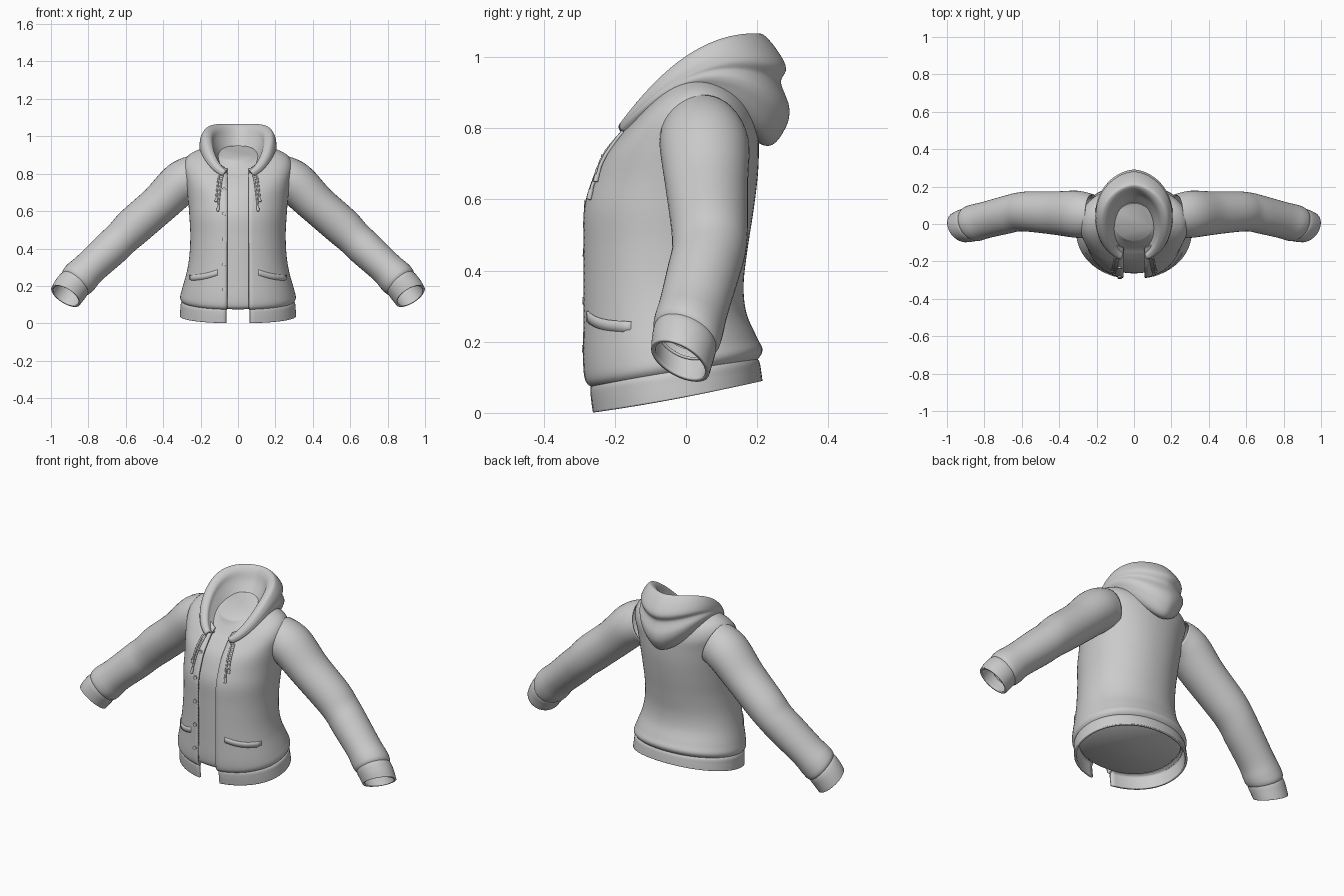
import bpy, bmesh, math
from mathutils import Vector

if "Cube" in bpy.data.objects:
    bpy.data.objects.remove(bpy.data.objects["Cube"])

P = 0.95  # superellipse power of the torso cross-sections


def spline(rows, n=6):
    """Catmull-Rom interpolation between rows of numbers."""
    out = []
    for i in range(len(rows) - 1):
        a, b, c, d = rows[max(i - 1, 0)], rows[i], rows[i + 1], rows[min(i + 2, len(rows) - 1)]
        for k in range(n):
            t = k / n
            out.append(tuple(0.5 * (2 * q + (r - p) * t + (2 * p - 5 * q + 4 * r - s) * t ** 2
                       + (3 * q - p - 3 * r + s) * t ** 3) for p, q, r, s in zip(a, b, c, d)))
    return out + [tuple(rows[-1])]


def loft(name, rings, closed=True, caps=False, thick=0):
    """Skin a list of point rings into a smooth object."""
    bm = bmesh.new()
    vs = [[bm.verts.new(p) for p in r] for r in rings]
    n = len(rings[0])
    for a, b in zip(vs, vs[1:]):
        for j in range(n if closed else n - 1):
            k = (j + 1) % n
            bm.faces.new((a[j], a[k], b[k], b[j]))
    if caps:
        bm.faces.new(vs[0])
        bm.faces.new(vs[-1])
    bmesh.ops.recalc_face_normals(bm, faces=bm.faces[:])
    me = bpy.data.meshes.new(name)
    bm.to_mesh(me)
    bm.free()
    ob = bpy.data.objects.new(name, me)
    bpy.context.collection.objects.link(ob)
    bpy.ops.object.select_all(action='DESELECT')
    ob.select_set(True)
    bpy.context.view_layer.objects.active = ob
    bpy.ops.object.shade_smooth_by_angle(angle=math.radians(50))
    if thick:
        m = ob.modifiers.new("thickness", 'SOLIDIFY')
        m.thickness, m.offset = thick, 0
    return ob


def spow(v, p=P):
    return math.copysign(abs(v) ** p, v)


def torso_ring(row, gap=0, pf=P, pb=P, n=72):
    """Ring (half width, front y, back y, front z, side z, back z), open at the front by gap.
    pf and pb make the front and back rounder or more pointed."""
    w, yf, yb, zf, zs, zb = row
    a = math.acos((gap / w) ** (1 / pf)) if gap else math.pi / 2
    pts = []
    for i in range(n + 1 if gap else n):
        t = -a + (math.pi + 2 * a) * i / n
        s = spow(math.sin(t))
        pts.append((w * spow(math.cos(t), pf if s < 0 else pb), (yf + yb) / 2 + (yb - yf) / 2 * s,
                    zs + (zb - zf) / 2 * s + ((zb + zf) / 2 - zs) * s * s))
    return pts


def open_shell(name, rows, g0, g1, thick, pf=P, pb=P):
    rows = spline(rows)
    m = len(rows) - 1
    return loft(name, [torso_ring(r, g0 + (g1 - g0) * i / m, pf, pb) for i, r in enumerate(rows)],
                closed=False, thick=thick)


# Torso shell, open down the front
BODY = [(.285, -.266, .19, .075, .11, .145), (.304, -.282, .21, .092, .135, .175),
        (.295, -.288, .195, .14, .18, .21), (.27, -.288, .165, .24, .27, .28),
        (.255, -.288, .157, .34, .36, .36), (.25, -.288, .168, .46, .47, .46),
        (.255, -.287, .185, .57, .57, .57), (.262, -.265, .197, .65, .66, .67),
        (.275, -.235, .2, .715, .76, .75), (.286, -.19, .197, .77, .84, .81),
        (.262, -.165, .18, .795, .892, .86), (.2, -.15, .15, .805, .922, .89),
        (.15, -.135, .13, .81, .925, .9)]
open_shell("jacket_body", BODY, .058, .056, .01)

# Ribbed hem band
open_shell("hem_band", [(.278, -.255, .188, .085, .12, .155), (.298, -.266, .2, .072, .108, .143),
                        (.302, -.266, .205, .045, .08, .12), (.305, -.26, .209, .001, .04, .089)],
           .063, .063, .012)

# Closed lining that fills the open front and the neck
LINING = [(w - .02, yf + .025, yb - .02, a, b, c) for w, yf, yb, a, b, c in BODY[:10]]
LINING += [(.2, -.135, .15, .80, .885, .88), (.125, -.105, .12, .84, .905, .925),
           (.1, -.09, .11, .87, .91, .95)]
loft("lining", [torso_ring(r) for r in spline(LINING)], caps=True)

# Hood lying on the back: outside pouch, rolled rim, inside
HOOD = [(.15, -.15, .15, .77, .915, .80), (.185, -.182, .23, .768, .918, .755),
        (.197, -.187, .276, .77, .93, .805), (.202, -.19, .285, .775, .942, .86),
        (.2, -.193, .262, .78, .952, .928), (.2, -.195, .276, .786, .965, .97),
        (.196, -.195, .25, .792, .982, 1.02), (.184, -.193, .216, .796, .998, 1.058),
        (.168, -.19, .2, .797, 1.0, 1.057), (.146, -.182, .184, .795, .985, 1.035),
        (.134, -.168, .16, .785, .95, .985), (.1, -.13, .11, .775, .88, .92)]
open_shell("hood", HOOD, .09, .056, .01, .85, 1.15)

FINE = spline(BODY, 12)


def front_y(x, z):
    """Front surface of the torso at a given x and z."""
    best = min((abs(p[1] - z), p) for p in
               (((r[1] + r[2]) / 2 - (r[2] - r[1]) / 2 * s,
                 r[4] - (r[5] - r[3]) / 2 * s + ((r[5] + r[3]) / 2 - r[4]) * s * s)
                for r in FINE if abs(x) < r[0]
                for s in [max(0, 1 - (abs(x) / r[0]) ** (2 / P)) ** (P / 2)]))
    return best[1][0]


def tube(name, path, radius, n=10):
    """Round cord along points, capped."""
    pts = [Vector(p) for p in path]
    rings = []
    for i, c in enumerate(pts):
        t = (pts[min(i + 1, len(pts) - 1)] - pts[max(i - 1, 0)]).normalized()
        u = t.cross(Vector((1, 0, 0))).normalized()
        v = t.cross(u)
        rings.append([c + radius * (u * math.cos(2 * math.pi * k / n) + v * math.sin(2 * math.pi * k / n))
                      for k in range(n)])
    return loft(name, rings, caps=True)


def sleeve_rings(rows, side, n=40):
    """Rows are (x, y, z, radius in the xz plane, radius in y, forward tilt)."""
    rows = spline(rows)
    rings = []
    for i, (x, y, z, ra, rb, tilt) in enumerate(rows):
        a, b = rows[max(i - 1, 0)], rows[min(i + 1, len(rows) - 1)]
        along = Vector((b[0] - a[0], 0, b[2] - a[2])).normalized()
        up = Vector((-along.z, 0, along.x))
        ring = []
        for k in range(n):
            t = 2 * math.pi * k / n
            p = (Vector((x, y + rb * math.sin(t), z)) + up * ra * math.cos(t)
                 + along * tilt * rb * math.sin(t))
            ring.append((p.x * side, p.y, p.z))
        rings.append(ring)
    return rings


SLEEVE = [(.225, .045, .782, .115, .112, 0), (.305, .052, .748, .113, .122, 0),
          (.42, .058, .638, .102, .112, 0), (.555, .066, .52, .1, .104, 0),
          (.62, .064, .457, .093, .1, 0), (.68, .05, .4, .093, .098, .05),
          (.79, .022, .298, .088, .092, .2), (.842, .008, .246, .094, .092, .3),
          (.866, .001, .22, .09, .088, .38), (.878, -.003, .207, .074, .073, .4)]
CUFF = [(.862, 0, .226, .074, .074, .38), (.876, -.003, .209, .085, .082, .42),
        (.9, -.01, .178, .086, .08, .46), (.921, -.016, .146, .083, .076, .5)]

for side, label in ((1, "left"), (-1, "right")):
    loft(label + "_sleeve", sleeve_rings(SLEEVE, side), thick=.008)
    loft(label + "_cuff", sleeve_rings(CUFF, side), thick=.012)

    # Welt pocket
    rings = []
    for i in range(13):
        x = .108 + .147 * i / 12
        zc = .272 - .03 * i / 12 - .006 * math.sin(math.pi * i / 12)
        rings.append([(side * x, front_y(x, zc) - .004, zc + d) for d in (-.015, 0, .015)])
    loft(label + "_pocket", rings, closed=False, thick=.01)

    # Pair of drawstrings with tips
    for k, (x0, x1, z1) in enumerate(((.082, .108, .6), (.1, .118, .65))):
        path = []
        for i in range(15):
            t = i / 14
            x, z = x0 + (x1 - x0) * t ** .7, .79 + (z1 - .79) * t
            path.append((side * x, front_y(x, z) - .01, z))
        tube(f"{label}_drawstring_{k + 1}", path, .005)
        tube(f"{label}_drawstring_tip_{k + 1}", path[-3:], .0075)

# Buttons on the wearer's right front edge
for i, z in enumerate((.18, .315, .45, .585, .715)):
    y = front_y(.076, z)
    tube(f"button_{i + 1}", [(-.076, y, z), (-.076, y - .011, z + .0005)], .011, 16)
